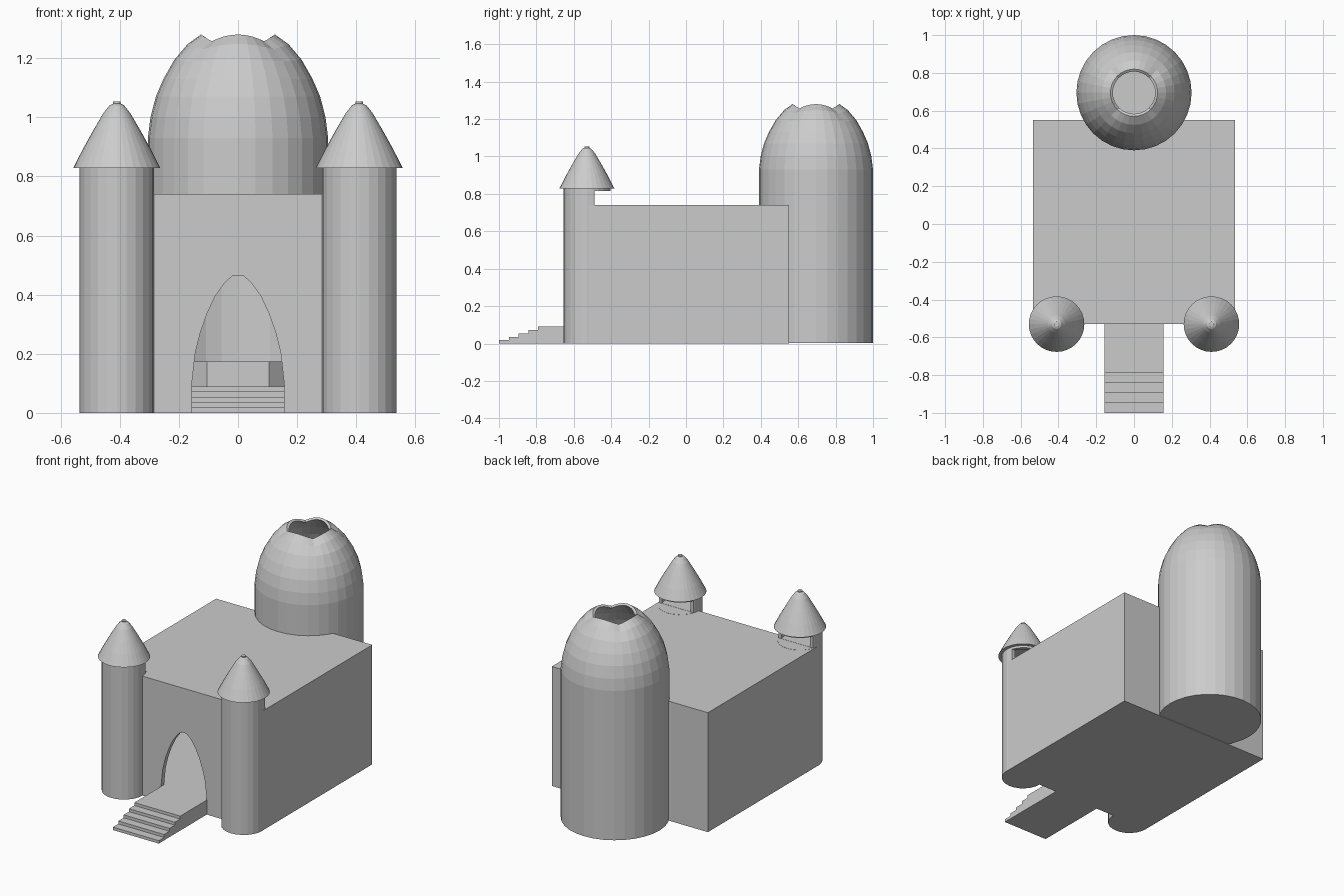
import bpy, bmesh, math

if "Cube" in bpy.data.objects:
    bpy.data.objects.remove(bpy.data.objects["Cube"])


def finish(name, bm):
    bmesh.ops.remove_doubles(bm, verts=bm.verts, dist=1e-5)
    bmesh.ops.recalc_face_normals(bm, faces=bm.faces)
    me = bpy.data.meshes.new(name)
    bm.to_mesh(me)
    bm.free()
    ob = bpy.data.objects.new(name, me)
    bpy.context.collection.objects.link(ob)
    return ob


def box(name, x0, x1, y0, y1, z0, z1):
    bm = bmesh.new()
    bmesh.ops.create_cube(bm, size=1)
    for v in bm.verts:
        v.co = (x1 if v.co.x > 0 else x0, y1 if v.co.y > 0 else y0, z1 if v.co.z > 0 else z0)
    return finish(name, bm)


def lathe(name, profile, cx, cy, seg, shape=None):
    """Revolve (radius, z) points that start and end on the axis."""
    bm = bmesh.new()
    rings = []
    for i in range(seg):
        a = 2 * math.pi * i / seg
        rings.append([bm.verts.new((cx + r * math.cos(a), cy + r * math.sin(a),
                                    shape(z, a) if shape else z)) for r, z in profile])
    for i in range(seg):
        p, q = rings[i], rings[(i + 1) % seg]
        for j in range(len(profile) - 1):
            quad = [p[j], q[j], q[j + 1], p[j + 1]]
            if profile[j][0] == 0:
                quad = [p[j], q[j + 1], p[j + 1]]
            elif profile[j + 1][0] == 0:
                quad = [p[j], q[j], p[j + 1]]
            bm.faces.new(quad)
    return finish(name, bm)


def prism(name, pts, axis, a, b):
    """Extrude a 2D outline along x (pts are y,z) or y (pts are x,z)."""
    bm = bmesh.new()
    put = (lambda p, t: (t, p[0], p[1])) if axis == 'x' else (lambda p, t: (p[0], t, p[1]))
    lo = [bm.verts.new(put(p, a)) for p in pts]
    hi = [bm.verts.new(put(p, b)) for p in pts]
    bm.faces.new(lo)
    bm.faces.new(hi[::-1])
    n = len(pts)
    for i in range(n):
        bm.faces.new([lo[i], lo[(i + 1) % n], hi[(i + 1) % n], hi[i]])
    return finish(name, bm)


def cut(ob, cutter):
    m = ob.modifiers.new("cut", 'BOOLEAN')
    m.operation, m.solver, m.object = 'DIFFERENCE', 'EXACT', cutter
    bpy.context.view_layer.objects.active = ob
    bpy.ops.object.modifier_apply(modifier=m.name)


DOME_Y = 0.695

# Cutters: pointed doorway tunnel, hall interior, dome well
half = [(0.157, 0.09), (0.145, 0.20), (0.128, 0.27), (0.105, 0.335),
        (0.077, 0.395), (0.045, 0.44), (0.018, 0.464)]
arch = half + [(-x, z) for x, z in reversed(half)]
door_cut = prism("door_cutter", arch, 'y', -0.8, 0.6)
room_cut = box("room_cutter", -0.5, 0.5, -0.5, 0.52, 0.09, 0.71)
well_cut = lathe("well_cutter", [(0, 0.01), (0.296, 0.01), (0.296, 1), (0, 1)], 0, DOME_Y, 32)

# Main hall
hall = box("hall", -0.535, 0.535, -0.53, 0.55, 0, 0.74)
for c in (room_cut, door_cut, well_cut):
    cut(hall, c)

# Domed rear tower, open at the top with a four-lobed rim
outer = [(0.305, 0.93), (0.296, 1.0), (0.278, 1.07), (0.252, 1.13),
         (0.215, 1.195), (0.17, 1.248), (0.125, 1.28)]
inner = [(0.112, 1.272), (0.155, 1.232), (0.2, 1.18), (0.235, 1.12), (0.26, 1.06), (0.285, 0.93)]
profile = [(0, 0.004), (0.305, 0.004)] + outer + inner + [(0.285, 0.089), (0, 0.089)]


def lobes(z, a):
    w = max(0, min(1, (z - 1.17) / 0.1))
    return z - 0.023 * w * (1 - abs(math.cos(2 * a)))


dome = lathe("dome_tower", profile, 0, DOME_Y, 32, lobes)
cut(dome, door_cut)

# Octagonal platform inside the dome
r = 0.253 / math.cos(math.pi / 8)
dais = lathe("dais", [(0, 0.08), (r, 0.08), (r, 0.173), (0, 0.173)], 0, 0, 8)
dais.rotation_euler.z = math.pi / 8
dais.location.y = DOME_Y

# Entrance stairs
steps = [(-0.52, 0), (-1.0, 0)]
for i in range(5):
    y = -1.0 + 0.0525 * i
    steps += [(y, 0.018 * i), (y, 0.018 * (i + 1))]
steps.append((-0.52, 0.09))
del steps[2]
prism("stairs", steps, 'x', -0.157, 0.157)

# Front towers with lookout openings to the rear, and pointed roofs
look_cut = box("lookout_cutter", -1, 1, -0.49, -0.3, 0.741, 0.815)
for side, sx in (("left", -0.41), ("right", 0.41)):
    tower = lathe("front_tower_" + side,
                  [(0, 0), (0.126, 0), (0.126, 0.832), (0.106, 0.832), (0.106, 0.742), (0, 0.742)],
                  sx, -0.53, 24)
    cut(tower, look_cut)
    lathe("tower_roof_" + side,
          [(0, 0.829), (0.147, 0.829), (0.115, 0.892), (0.08, 0.955), (0.045, 1.015),
           (0.025, 1.04), (0.013, 1.046), (0.013, 1.053), (0, 1.053)], sx, -0.53, 32)

for c in (door_cut, room_cut, well_cut, look_cut):
    bpy.data.objects.remove(c)
